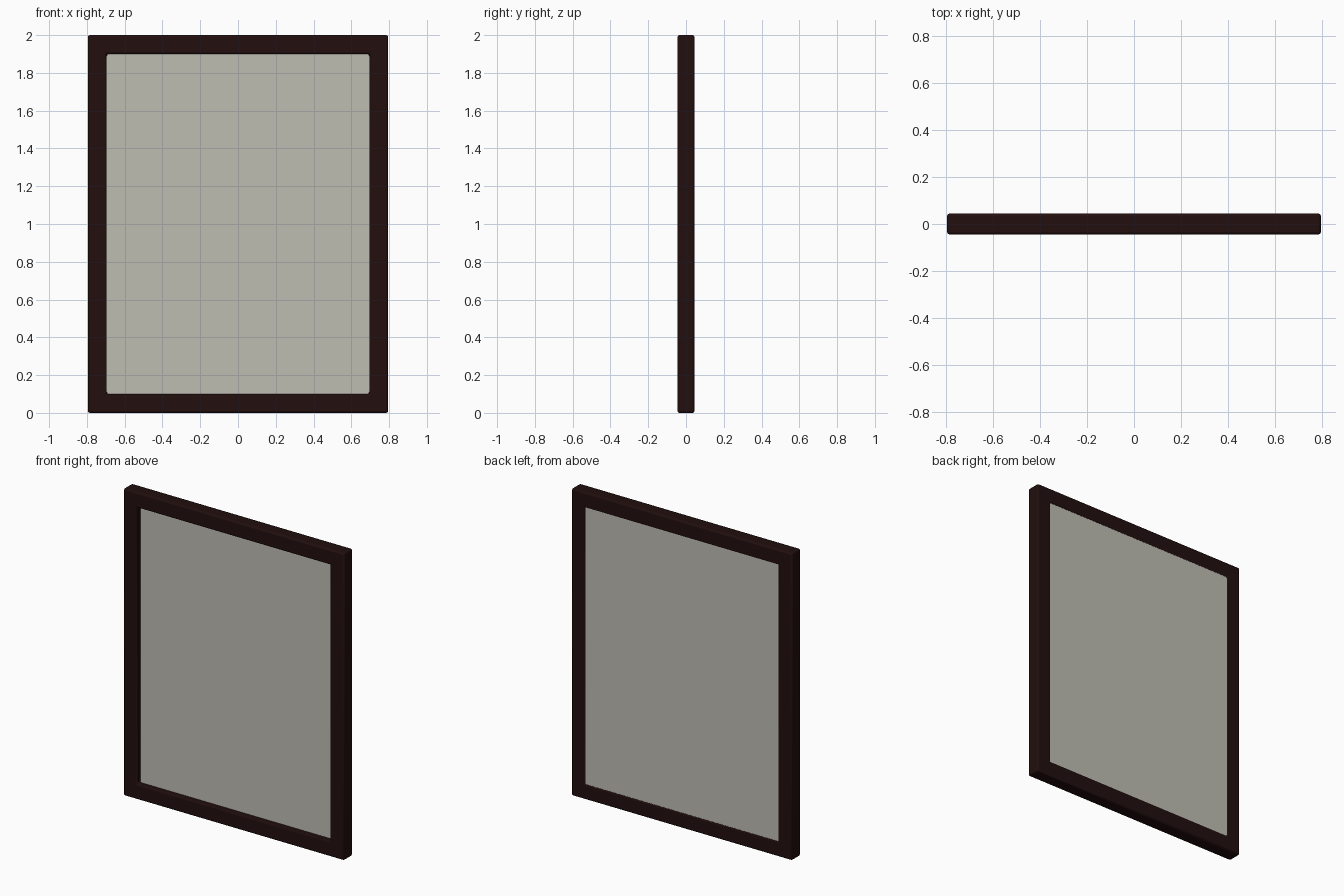
import bpy
import bmesh

if "Cube" in bpy.data.objects:
    bpy.data.objects.remove(bpy.data.objects["Cube"])

W, H, D = 0.795, 2.0, 0.045   # half width, height, half depth
BORDER = 0.1


def material(name, colour):
    mat = bpy.data.materials.new(name)
    mat.use_nodes = True
    mat.diffuse_color = colour
    mat.node_tree.nodes["Principled BSDF"].inputs["Base Color"].default_value = colour
    return mat


def add_object(name, bm, mat):
    bmesh.ops.recalc_face_normals(bm, faces=bm.faces)
    mesh = bpy.data.meshes.new(name)
    bm.to_mesh(mesh)
    bm.free()
    mesh.materials.append(mat)
    obj = bpy.data.objects.new(name, mesh)
    bpy.context.collection.objects.link(obj)
    return obj


def rectangle(bm, inset, y):
    x, low, high = W - inset, inset, H - inset
    return [bm.verts.new((px, y, pz))
            for px, pz in ((-x, low), (x, low), (x, high), (-x, high))]


dark_wood = material("dark wood", (0.016, 0.0045, 0.0045, 1))
pale_grey = material("pale warm grey", (0.52, 0.51, 0.45, 1))

# Frame: a rectangular section carried round four mitred corners
bm = bmesh.new()
section = ((0, -D), (BORDER, -D), (BORDER, D), (0, D))
loops = [rectangle(bm, inset, y) for inset, y in section]
for a, b in zip(loops, loops[1:] + loops[:1]):
    for i in range(4):
        j = (i + 1) % 4
        bm.faces.new((a[i], a[j], b[j], b[i]))
frame = add_object("frame", bm, dark_wood)
bevel = frame.modifiers.new("softened edges", "BEVEL")
bevel.width = 0.01
bevel.segments = 2
bevel.limit_method = "ANGLE"

# Panel: set back at the front, almost flush at the back
bm = bmesh.new()
front = rectangle(bm, BORDER - 0.002, -0.012)
back = rectangle(bm, BORDER - 0.002, 0.04)
bm.faces.new(front)
bm.faces.new(back[::-1])
for i in range(4):
    j = (i + 1) % 4
    bm.faces.new((front[i], back[i], back[j], front[j]))
add_object("panel", bm, pale_grey)

# Smooth the rounded edges only
bpy.ops.object.select_all(action="DESELECT")
frame.select_set(True)
bpy.context.view_layer.objects.active = frame
bpy.ops.object.shade_smooth_by_angle()
